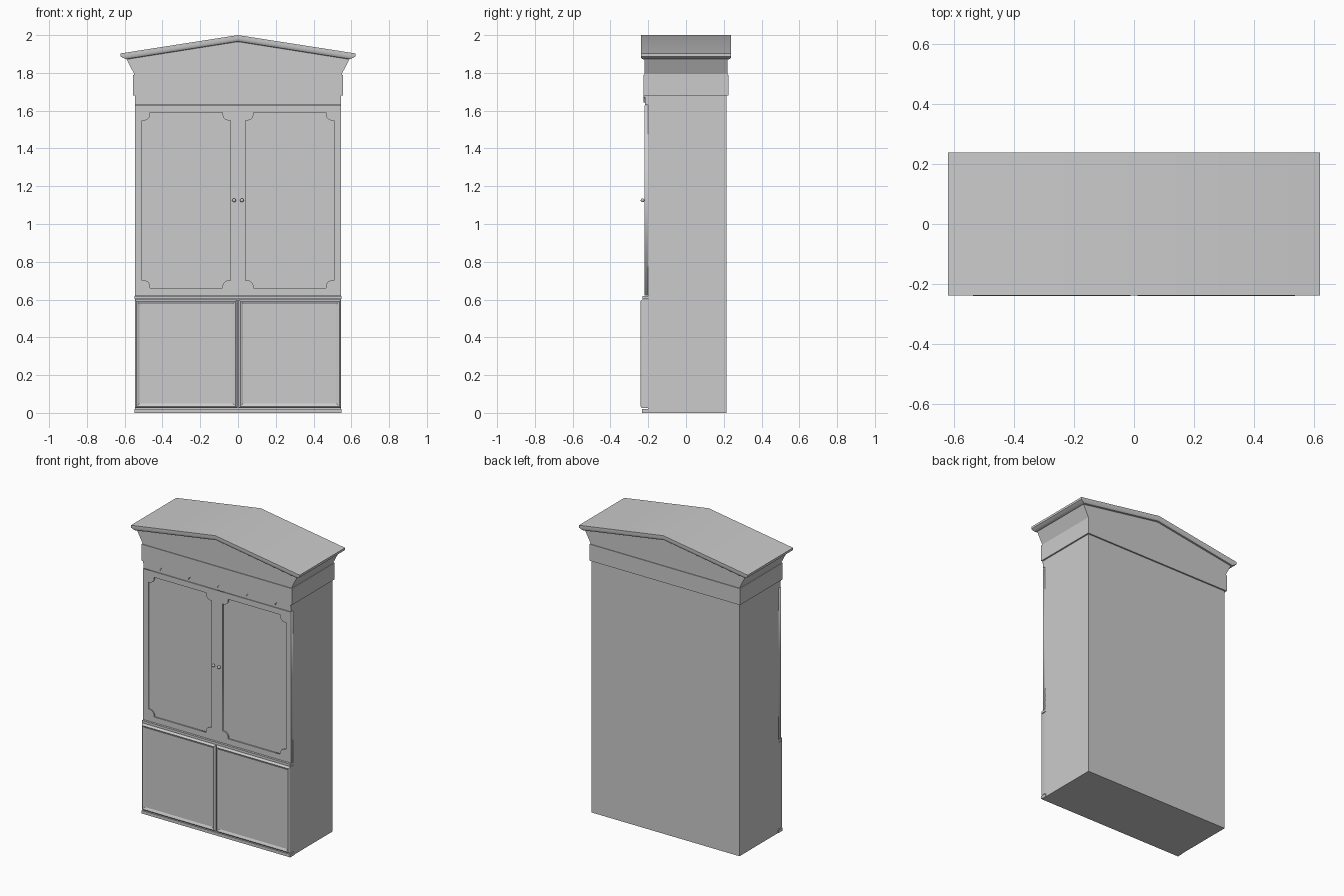
import bpy, bmesh, math

if "Cube" in bpy.data.objects:
    bpy.data.objects.remove(bpy.data.objects["Cube"])


def finish(name, bm):
    bmesh.ops.recalc_face_normals(bm, faces=bm.faces)
    me = bpy.data.meshes.new(name)
    bm.to_mesh(me)
    bm.free()
    ob = bpy.data.objects.new(name, me)
    bpy.context.collection.objects.link(ob)
    return ob


def select(ob):
    bpy.ops.object.select_all(action='DESELECT')
    ob.select_set(True)
    bpy.context.view_layer.objects.active = ob


def smooth(ob, degrees=30):
    select(ob)
    bpy.ops.object.shade_smooth_by_angle(angle=math.radians(degrees))


def loft(name, rings):
    """Skin a stack of equal-length point rings and cap both ends."""
    bm = bmesh.new()
    rows = [[bm.verts.new(p) for p in ring] for ring in rings]
    n = len(rows[0])
    for a, b in zip(rows, rows[1:]):
        for i in range(n):
            j = (i + 1) % n
            bm.faces.new((a[i], a[j], b[j], b[i]))
    # each cap is split along the ridge (points 1 and 4 of six)
    for r in (rows[0], rows[-1]):
        if n == 6:
            bm.faces.new((r[0], r[1], r[4], r[5]))
            bm.faces.new((r[1], r[2], r[3], r[4]))
        else:
            bm.faces.new(r)
    return finish(name, bm)


def box(name, x0, x1, y0, y1, z0, z1):
    return loft(name, [[(x0, y0, z), (x1, y0, z), (x1, y1, z), (x0, y1, z)] for z in (z0, z1)])


def plate(name, outlines, y0, y1):
    """Flat board drawn in x-z; inner outlines become holes."""
    cu = bpy.data.curves.new(name, 'CURVE')
    cu.dimensions = '2D'
    cu.fill_mode = 'BOTH'
    cu.extrude = (y1 - y0) / 2
    for pts in outlines:
        sp = cu.splines.new('POLY')
        sp.points.add(len(pts) - 1)
        for p, (x, z) in zip(sp.points, pts):
            p.co = (x, z, 0, 1)
        sp.use_cyclic_u = True
    ob = bpy.data.objects.new(name, cu)
    bpy.context.collection.objects.link(ob)
    ob.rotation_euler.x = math.pi / 2
    ob.location.y = (y0 + y1) / 2
    select(ob)
    bpy.ops.object.convert(target='MESH')
    return ob


def scooped_rect(x0, x1, z0, z1, r=0.034, step=0.008):
    """Rectangle whose corners are stepped, concave quarter circles."""
    pts = []
    corners = ((x0, z0, 1, 1, 90), (x1, z0, -1, 1, 180), (x1, z1, -1, -1, 270), (x0, z1, 1, -1, 0))
    for cx, cz, sx, sz, start in corners:
        arc = []
        for i in range(9):
            a = math.radians(90 - 90 * i / 8)
            arc.append((cx + sx * (step + r * math.cos(a)), cz + sz * (step + r * math.sin(a))))
        arc = [(cx, cz + sz * (step + r))] + arc + [(cx + sx * (step + r), cz)]
        pts += arc if sx == sz else arc[::-1]
    return pts


# Main carcass, base rail and waist rail
box("carcass", -0.545, 0.545, -0.20, 0.215, 0, 1.70)
box("base_rail", -0.548, 0.548, -0.233, -0.19, 0, 0.02)
box("waist_rail", -0.547, 0.547, -0.231, -0.19, 0.604, 0.62)
box("top_rail", -0.545, 0.545, -0.218, -0.19, 1.63, 1.69)


# Lower doors with a raised moulded rim, upper framed doors and knobs
def lower_door(name, x0, x1, z0, z1):
    bm = bmesh.new()

    def ring(d, y):
        return [bm.verts.new(p) for p in ((x0 + d, y, z0 + d), (x1 - d, y, z0 + d),
                                          (x1 - d, y, z1 - d), (x0 + d, y, z1 - d))]
    rows = [ring(d, y) for d, y in ((0, -0.19), (0, -0.23), (0.003, -0.236), (0.009, -0.24),
                                    (0.014, -0.238), (0.024, -0.232))]
    for a, b in zip(rows, rows[1:]):
        for i in range(4):
            j = (i + 1) % 4
            bm.faces.new((a[i], a[j], b[j], b[i]))
    bm.faces.new(rows[0])
    bm.faces.new(rows[-1])
    smooth(finish(name, bm))


for side, s in (("left", -1), ("right", 1)):
    a, b = sorted((s * 0.003, s * 0.546))
    lower_door("lower_door_" + side, a, b, 0.025, 0.6)
    a, b = sorted((s * 0.0005, s * 0.545))
    c, d = sorted((s * 0.04, s * 0.507))
    plate("upper_door_frame_" + side,
          [[(a, 0.622), (b, 0.622), (b, 1.628), (a, 1.628)], scooped_rect(c, d, 0.66, 1.59)],
          -0.22, -0.195)
    box("upper_door_panel_" + side, a + 0.02, b - 0.02, -0.212, -0.195, 0.64, 1.61)
    bm = bmesh.new()
    bmesh.ops.create_uvsphere(bm, u_segments=16, v_segments=10, radius=0.01)
    knob = finish("knob_" + side, bm)
    knob.location = (s * 0.021, -0.23, 1.125)
    smooth(knob, 60)

# Valance with small pendant drops
edge = [(-0.545, 1.69), (-0.545, 1.668)]
for x in (-0.425, -0.2125, 0, 0.2125, 0.425):
    edge += [(x - 0.015, 1.668), (x - 0.013, 1.66), (x - 0.006, 1.657), (x - 0.006, 1.648),
             (x, 1.643), (x + 0.006, 1.648), (x + 0.006, 1.657), (x + 0.013, 1.66), (x + 0.015, 1.668)]
edge += [(0.545, 1.668), (0.545, 1.69)]
plate("valance", [edge], -0.224, -0.20)

# Frieze band
box("frieze_band", -0.555, 0.555, -0.225, 0.225, 1.68, 1.79)


# Pediment block and gabled cornice
def gable(w, d, eave, ridge):
    return [(-w, -d, eave), (0, -d, ridge), (w, -d, eave), (w, d, eave), (0, d, ridge), (-w, d, eave)]


loft("pediment", [gable(0.55, 0.22, 1.785, 1.785), gable(0.55, 0.22, 1.795, 1.81),
                  gable(0.592, 0.221, 1.876, 1.97)])
roof = loft("roof_cornice", [gable(0.588, 0.226, 1.872, 1.965), gable(0.595, 0.231, 1.873, 1.967),
                             gable(0.610, 0.237, 1.880, 1.974), gable(0.622, 0.239, 1.888, 1.983),
                             gable(0.622, 0.239, 1.903, 2.0)])
smooth(roof)
